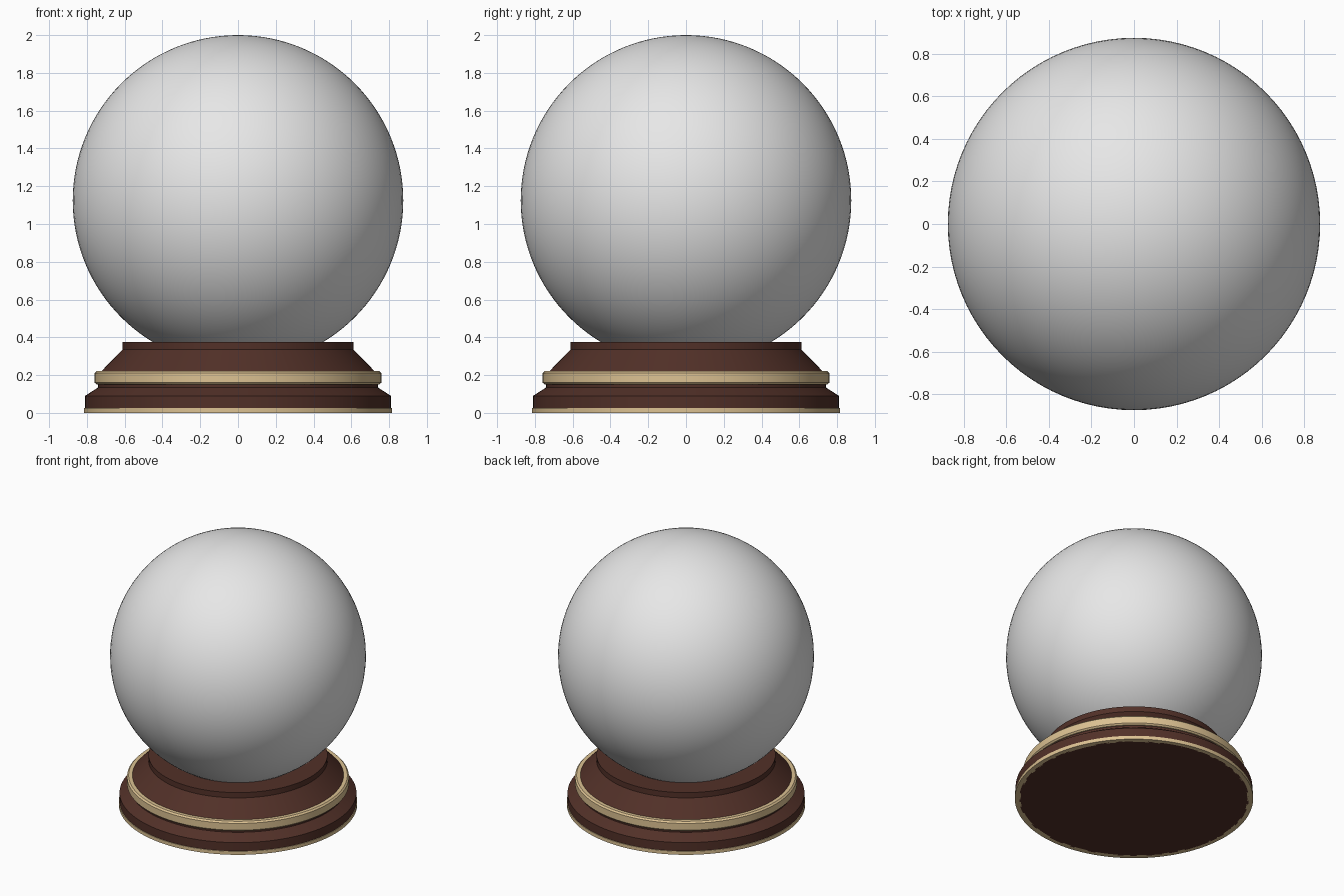
import bpy, bmesh, math

if "Cube" in bpy.data.objects:
    bpy.data.objects.remove(bpy.data.objects["Cube"])


def material(name, rgb):
    m = bpy.data.materials.new(name)
    m.diffuse_color = (*rgb, 1)
    m.use_nodes = True
    m.node_tree.nodes["Principled BSDF"].inputs["Base Color"].default_value = m.diffuse_color
    return m


GLASS = material("pale_glass", (0.80, 0.80, 0.80))
WOOD = material("dark_wood", (0.084, 0.030, 0.021))
GOLD = material("pale_gold", (0.72, 0.54, 0.29))


def finish(bm, name, mat, angle):
    bmesh.ops.recalc_face_normals(bm, faces=bm.faces)
    me = bpy.data.meshes.new(name)
    bm.to_mesh(me)
    bm.free()
    me.materials.append(mat)
    ob = bpy.data.objects.new(name, me)
    bpy.context.collection.objects.link(ob)
    bpy.ops.object.select_all(action='DESELECT')
    ob.select_set(True)
    bpy.context.view_layer.objects.active = ob
    bpy.ops.object.shade_smooth_by_angle(angle=math.radians(angle))
    return ob


def lathe(name, profile, mat, closed=False, steps=128):
    """Spin an (r, z) profile around the z axis."""
    bm = bmesh.new()
    vs = [bm.verts.new((r, 0, z)) for r, z in profile]
    edges = [bm.edges.new(p) for p in zip(vs, vs[1:])]
    if closed:
        edges.append(bm.edges.new((vs[-1], vs[0])))
    bmesh.ops.spin(bm, geom=vs + edges, axis=(0, 0, 1), cent=(0, 0, 0),
                   angle=math.tau, steps=steps, use_duplicate=False)
    bmesh.ops.remove_doubles(bm, verts=bm.verts, dist=1e-5)
    return finish(bm, name, mat, 25)


# Globe
bm = bmesh.new()
bmesh.ops.create_uvsphere(bm, u_segments=96, v_segments=64, radius=0.875)
bmesh.ops.translate(bm, verts=bm.verts, vec=(0, 0, 1.125))
finish(bm, "globe", GLASS, 60)

# Turned wooden base
lathe("base", [(0, 0), (0.785, 0), (0.81, 0.02), (0.81, 0.09), (0.74, 0.135),
               (0.74, 0.218), (0.722, 0.222), (0.612, 0.335),
               (0.612, 0.375), (0, 0.375)], WOOD)

# Raised band around the middle of the base
lathe("middle_band", [(0.70, 0.15), (0.748, 0.15), (0.759, 0.16),
                      (0.759, 0.211), (0.748, 0.222), (0.70, 0.222)],
      GOLD, closed=True)

# Thin trim at the foot
lathe("foot_trim", [(0.775, 0), (0.815, 0), (0.815, 0.026), (0.80, 0.026)],
      GOLD, closed=True)
